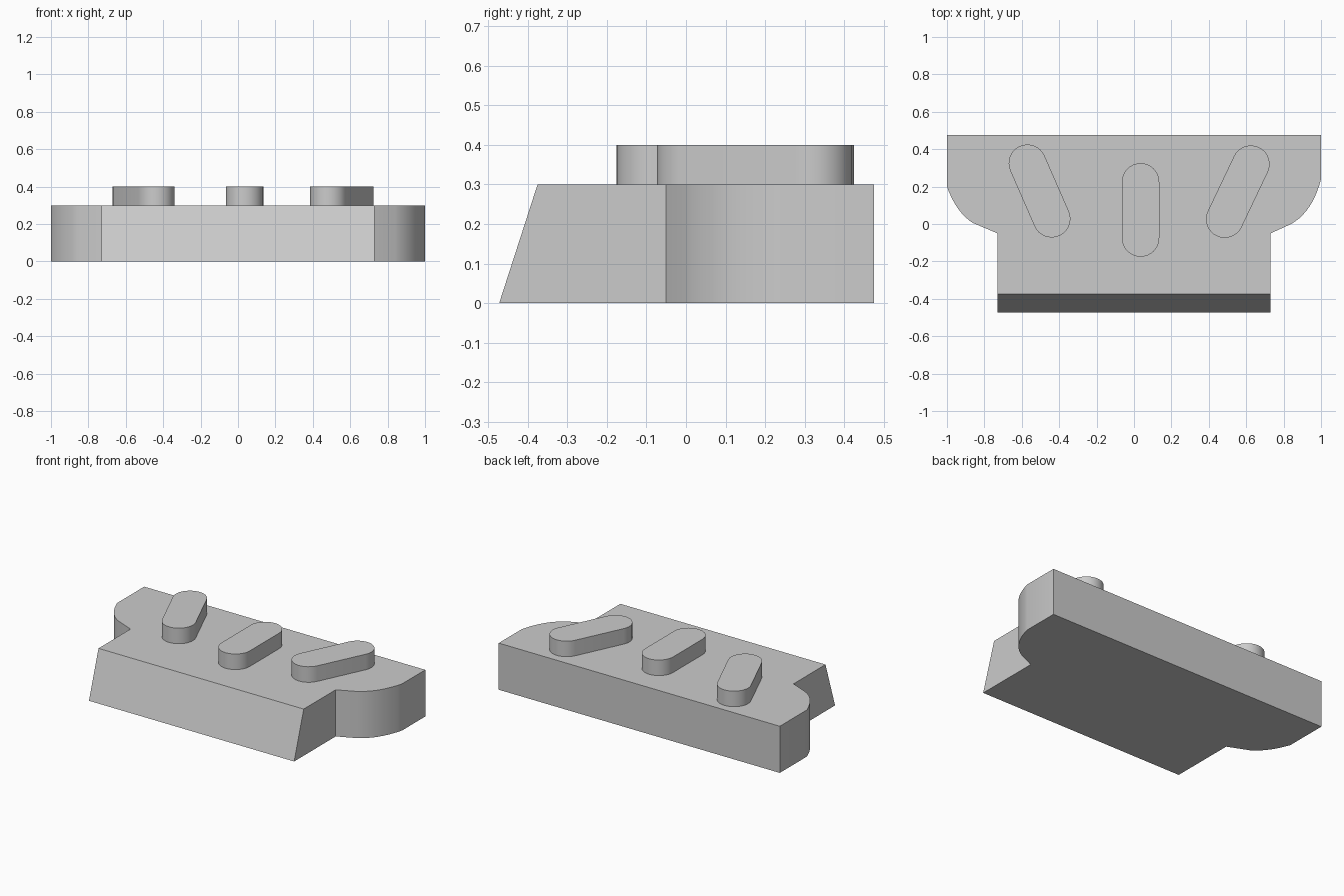
import bpy, bmesh, math
from mathutils import Vector

cube = bpy.data.objects.get("Cube")
if cube:
    bpy.data.objects.remove(cube, do_unlink=True)

grey = bpy.data.materials.new("plain_grey")
grey.use_nodes = True
colour = (0.6, 0.6, 0.6, 1)
grey.diffuse_color = colour
grey.node_tree.nodes["Principled BSDF"].inputs["Base Color"].default_value = colour


def extrude_outline(name, outline, bottom, top, front_top=None):
    """Extrude an outline upward; front_top slopes the front edge back."""
    bm = bmesh.new()
    base = bm.faces.new([bm.verts.new((x, y, bottom)) for x, y in outline])
    front = min(y for x, y in outline)
    result = bmesh.ops.extrude_face_region(bm, geom=[base], use_keep_orig=True)
    for item in result["geom"]:
        if isinstance(item, bmesh.types.BMVert):
            item.co.z = top
            if front_top is not None and item.co.y < front + 0.001:
                item.co.y = front_top
    bmesh.ops.recalc_face_normals(bm, faces=bm.faces)
    mesh = bpy.data.meshes.new(name)
    bm.to_mesh(mesh)
    bm.free()
    mesh.materials.append(grey)
    obj = bpy.data.objects.new(name, mesh)
    bpy.context.collection.objects.link(obj)
    bpy.ops.object.select_all(action="DESELECT")
    obj.select_set(True)
    bpy.context.view_layer.objects.active = obj
    bpy.ops.object.shade_smooth_by_angle(angle=math.radians(22))
    return obj


def curve(a, control, b, steps=10):
    a, c, b = Vector(a), Vector(control), Vector(b)
    return [tuple(a * (1 - t) ** 2 + c * 2 * t * (1 - t) + b * t * t)
            for t in (i / steps for i in range(steps + 1))]


def capsule(low, high, radius, steps=16):
    low, high = Vector(low), Vector(high)
    direction = high - low
    start = math.atan2(direction.y, direction.x) - math.pi / 2
    points = []
    for centre, offset in ((high, 0), (low, math.pi)):
        for i in range(steps + 1):
            a = start + offset + math.pi * i / steps
            points.append((centre.x + radius * math.cos(a), centre.y + radius * math.sin(a)))
    return points


# Slab with rounded rear wings and a sloping front
right_wing = curve((-1, 0.2), (-0.95, 0.06), (-0.86, 0.005))
left_wing = curve((0.84, 0), (0.955, 0.065), (1, 0.24))
outline = ([(-1, 0.475)] + right_wing
           + [(-0.73, -0.05), (-0.73, -0.472), (0.73, -0.472), (0.73, -0.05)]
           + left_wing + [(1, 0.475)])
extrude_outline("base_slab", outline, 0, 0.3, front_top=-0.375)

# Raised rounded bars
bars = {
    "right_bar": ((-0.44, 0.028), (-0.57, 0.325)),
    "middle_bar": ((0.035, -0.075), (0.035, 0.225)),
    "left_bar": ((0.485, 0.026), (0.625, 0.32)),
}
for name, (low, high) in bars.items():
    extrude_outline(name, capsule(low, high, 0.1), 0.3, 0.4)
